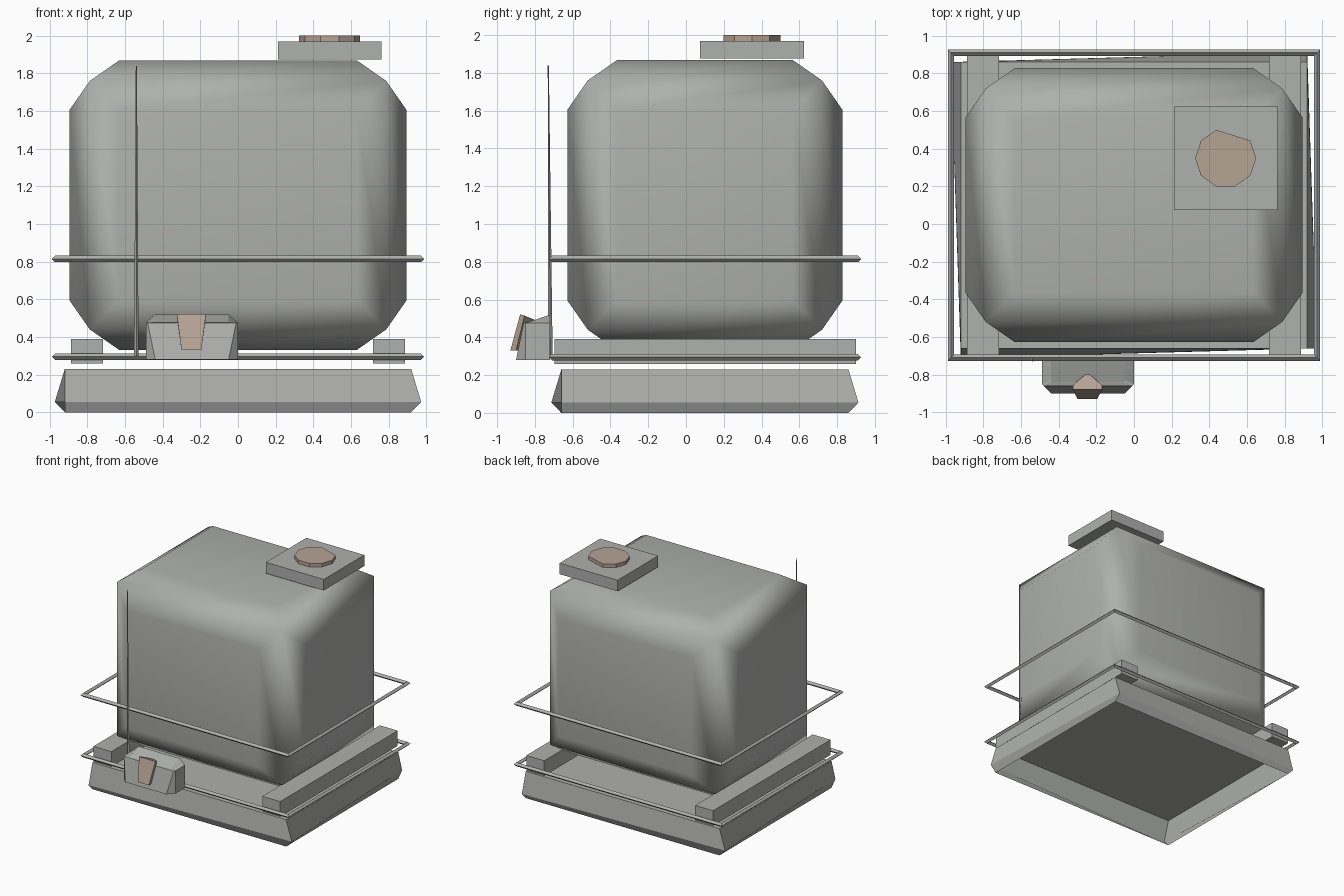
import bpy, bmesh
from math import cos, sin, radians
from mathutils import Matrix, Vector

if "Cube" in bpy.data.objects:
    bpy.data.objects.remove(bpy.data.objects["Cube"])

MID_Y = 0.1  # depth centre of tank and pallet


def material(name, rgb):
    m = bpy.data.materials.new(name)
    m.use_nodes = True
    m.diffuse_color = (*rgb, 1)
    bsdf = next(n for n in m.node_tree.nodes if n.type == "BSDF_PRINCIPLED")
    bsdf.inputs["Base Color"].default_value = (*rgb, 1)
    bsdf.inputs["Roughness"].default_value = 0.8
    return m


GREY = material("grey plastic", (0.43, 0.44, 0.425))
TAN = material("tan cap", (0.47, 0.37, 0.30))


def finish(name, bm, mat):
    bmesh.ops.remove_doubles(bm, verts=bm.verts, dist=0.0005)
    bmesh.ops.recalc_face_normals(bm, faces=bm.faces)
    mesh = bpy.data.meshes.new(name)
    bm.to_mesh(mesh)
    bm.free()
    mesh.materials.append(mat)
    ob = bpy.data.objects.new(name, mesh)
    bpy.context.collection.objects.link(ob)
    return ob


def loft(name, rings, mat, start=True, end=True, loop=False):
    """Skin a list of equal-length point rings."""
    bm = bmesh.new()
    rows = [[bm.verts.new(p) for p in ring] for ring in rings]
    pairs = list(zip(rows, rows[1:])) + ([(rows[-1], rows[0])] if loop else [])
    for a, b in pairs:
        for i in range(len(a)):
            j = (i + 1) % len(a)
            bm.faces.new((a[i], a[j], b[j], b[i]))
    if start and not loop:
        bm.faces.new(rows[0][::-1])
    if end and not loop:
        bm.faces.new(rows[-1])
    return finish(name, bm, mat)


def rect(hx, hy, z, push=0.0):
    """Rectangle ring; push moves each corner out along one side, in turn."""
    points = []
    for sx, sy in ((-1, -1), (1, -1), (1, 1), (-1, 1)):
        px, py = (0, push) if sx == sy else (push, 0)
        points.append((sx * (hx + px), MID_Y + sy * (hy + py), z))
    return points


def flat(points, z):
    return [(x, y, z) for x, y in points]


def box(name, low, high, mat):
    (x0, y0, z0), (x1, y1, z1) = low, high
    base = [(x0, y0), (x1, y0), (x1, y1), (x0, y1)]
    return loft(name, [flat(base, z0), flat(base, z1)], mat)


# Tank: a block whose six sides are inset and pushed outwards
bm = bmesh.new()
bmesh.ops.create_cube(bm, size=1, matrix=Matrix.Translation((0, MID_Y, 1.1))
                      @ Matrix.Diagonal((1.575, 1.24, 1.32, 1)))
bmesh.ops.inset_individual(bm, faces=bm.faces[:], thickness=0.155, depth=0.108,
                           use_even_offset=True)
tank = finish("tank", bm, GREY)
for p in tank.data.polygons:
    p.use_smooth = True
tank.modifiers.new("even shading", "WEIGHTED_NORMAL")

# Hollow pallet with a slightly skewed skirt, open underneath
loft("pallet", [rect(0.92, 0.76, 0), rect(0.92, 0.76, 0.055, 0.053),
                rect(0.92, 0.76, 0.23)], GREY, start=False)

# Two bearers under the tank
for side, x in (("right", -0.802), ("left", 0.802)):
    box(side + "_bearer", (x - 0.085, -0.695, 0.26), (x + 0.085, 0.9, 0.39), GREY)

# Cage hoops with a diamond section
R = 0.017
for label, z in (("lower", 0.295), ("upper", 0.815)):
    loft(label + "_hoop",
         [rect(0.972 + a * R, 0.81 + a * R, z + b * R)
          for a, b in ((1, 0), (0, 1), (-1, 0), (0, -1))], GREY, loop=True)

# Thin tapering upright at the front
bm = bmesh.new()
bmesh.ops.create_cone(bm, segments=4, radius1=0.012, radius2=0.003, depth=1.54,
                      cap_ends=True, matrix=Matrix.Translation((-0.54, -0.718, 1.07)))
for v in bm.verts:
    if v.co.z > 1:
        v.co += Vector((0, -0.011, 0))
finish("upright", bm, GREY)

# Valve housing: corners cut at the foot, front leans back, top rises to the rear
X0, X1, C = -0.49, 0.0, 0.05


def housing(inset, side_y, front_in, front_y):
    half = [(X0 + inset, -0.72), (X0 + inset, side_y), (X0 + front_in, front_y)]
    return half + [(X0 + X1 - x, y) for x, y in reversed(half)]


loft("valve_housing",
     [flat(housing(0, -0.85, C, -0.9), 0.28),
      flat(housing(0, -0.85, 0.01, -0.86), 0.475),
      [(x, y, 0.52 if y > -0.73 else 0.48)
       for x, y in housing(C, -0.83, C, -0.84)]], GREY)

# Leaning valve handle, a plate with a pointed spout running back from its top
loft("valve_handle",
     [flat([(-0.30, -0.93), (-0.195, -0.93), (-0.195, -0.90),
            (-0.247, -0.89), (-0.30, -0.90)], 0.33),
      [(-0.325, -0.878, 0.522), (-0.17, -0.878, 0.522), (-0.17, -0.855, 0.515),
       (-0.247, -0.79, 0.488), (-0.325, -0.855, 0.515)]], TAN)

# Filler plate and its ten-sided cap with one corner cut away
box("filler_plate", (0.212, 0.075, 1.875), (0.762, 0.625, 1.97), GREY)
cap = [(0.487 + 0.162 * cos(radians(a)), 0.35 + 0.158 * sin(radians(a)))
       for a in range(0, 360, 36) if a != 72]
loft("filler_cap", [flat(cap, 1.97), flat(cap, 2.0)], TAN)
